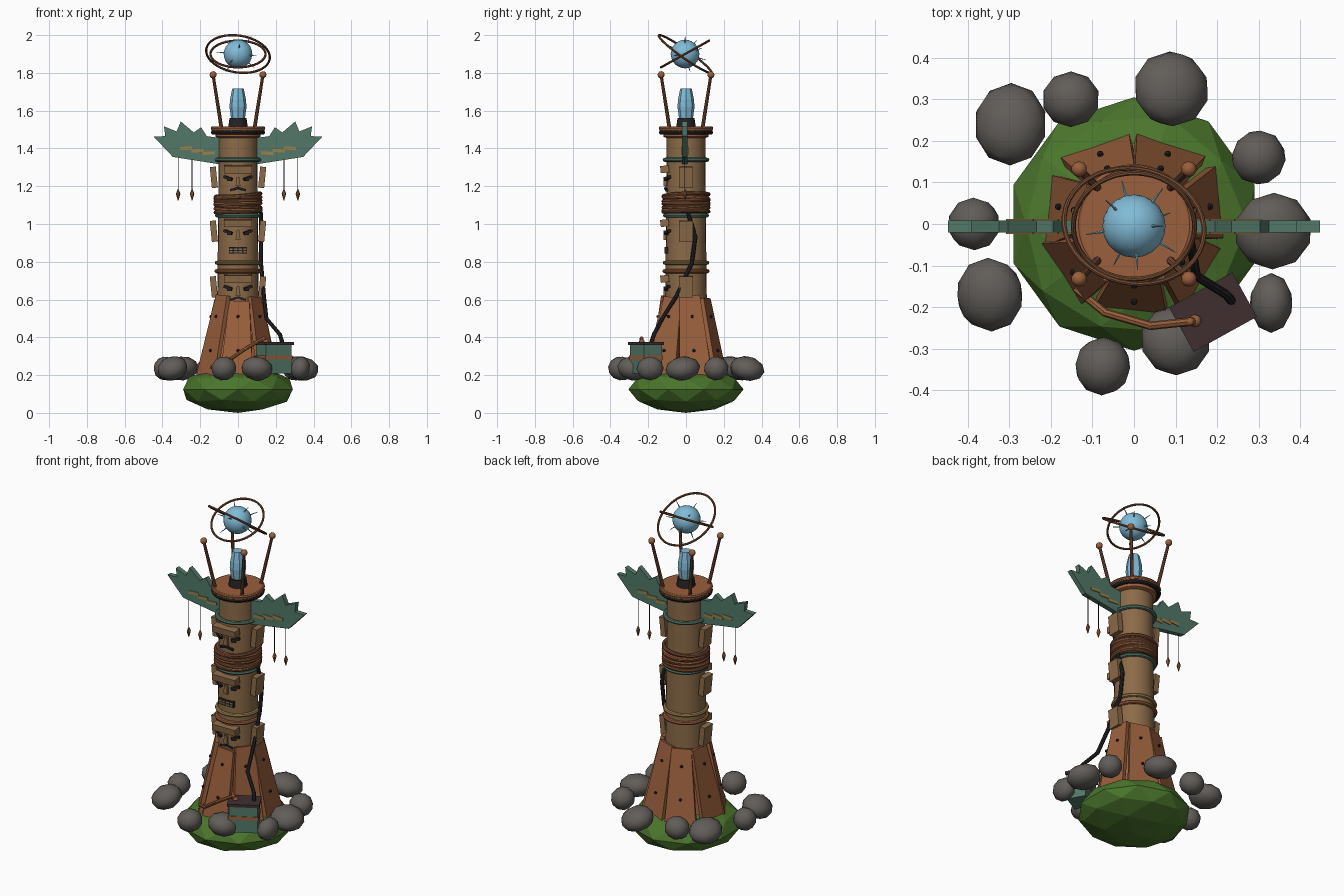
import bpy, bmesh, math, random
from math import pi, sin, cos, radians
from mathutils import Matrix, Vector, Euler

random.seed(4)
if "Cube" in bpy.data.objects:
    bpy.data.objects.remove(bpy.data.objects["Cube"], do_unlink=True)


def material(name, r, g, b):
    m = bpy.data.materials.new(name)
    m.use_nodes = True
    m.diffuse_color = (r, g, b, 1)
    m.node_tree.nodes["Principled BSDF"].inputs["Base Color"].default_value = (r, g, b, 1)
    return m


GRASS = material("grass green", .07, .18, .025)
STONE = material("stone grey", .12, .11, .1)
COPPER = material("copper", .32, .115, .045)
BRONZE = material("dark bronze", .19, .075, .035)
WOOD = material("tan wood", .26, .145, .065)
TEAL = material("weathered teal", .085, .19, .14)
DARK = material("near black", .018, .016, .018)
LID = material("dark plum", .05, .028, .03)
GOLD = material("old gold", .33, .22, .07)
BLUE = material("crystal blue", .22, .5, .68)


def finish(name, bm, mat, smooth=False):
    bmesh.ops.recalc_face_normals(bm, faces=bm.faces)
    me = bpy.data.meshes.new(name)
    bm.to_mesh(me)
    bm.free()
    me.materials.append(mat)
    ob = bpy.data.objects.new(name, me)
    bpy.context.collection.objects.link(ob)
    if smooth:
        bpy.ops.object.select_all(action='DESELECT')
        ob.select_set(True)
        bpy.context.view_layer.objects.active = ob
        bpy.ops.object.shade_smooth_by_angle(angle=radians(35))
    return ob


def place(loc, rot=(0, 0, 0), size=(1, 1, 1)):
    return Matrix.LocRotScale(Vector(loc), Euler(rot), Vector(size))


def box(name, mat, loc, size, rot=(0, 0, 0), taper=1):
    bm = bmesh.new()
    bmesh.ops.create_cube(bm, size=1)
    for v in bm.verts:
        if v.co.z > 0:
            v.co.x *= taper
    bm.transform(place(loc, rot, size))
    return finish(name, bm, mat)


def ball(name, mat, loc, size, rot=(0, 0, 0), detail=2, smooth=True):
    bm = bmesh.new()
    bmesh.ops.create_icosphere(bm, subdivisions=detail, radius=1)
    bm.transform(place(loc, rot, size))
    return finish(name, bm, mat, smooth)


def lathe(name, mat, profile, segs=24, loc=(0, 0, 0), smooth=True):
    # Spin (radius, height) points around z and cap the ends
    bm = bmesh.new()
    rings = [[bm.verts.new((r * cos(2 * pi * i / segs), r * sin(2 * pi * i / segs), z))
              for i in range(segs)] for r, z in profile]
    for a, b in zip(rings, rings[1:]):
        for i in range(segs):
            j = (i + 1) % segs
            bm.faces.new((a[i], a[j], b[j], b[i]))
    bm.faces.new(rings[0])
    bm.faces.new(rings[-1])
    bm.transform(Matrix.Translation(loc))
    return finish(name, bm, mat, smooth)


def ring(name, mat, loc, radius, tube, rot=(0, 0, 0), flat=1, segs=40, sides=8):
    bm = bmesh.new()
    grid = [[bm.verts.new(((radius + tube * cos(2 * pi * k / sides)) * cos(2 * pi * i / segs),
                           (radius + tube * cos(2 * pi * k / sides)) * sin(2 * pi * i / segs),
                           tube * flat * sin(2 * pi * k / sides))) for k in range(sides)]
            for i in range(segs)]
    for i in range(segs):
        for k in range(sides):
            bm.faces.new((grid[i - 1][k - 1], grid[i][k - 1], grid[i][k], grid[i - 1][k]))
    bm.transform(place(loc, rot))
    return finish(name, bm, mat, True)


def rod(name, mat, a, b, r1, r2, sides=8):
    a, b = Vector(a), Vector(b)
    bm = bmesh.new()
    bmesh.ops.create_cone(bm, cap_ends=True, segments=sides, radius1=r1, radius2=r2, depth=(b - a).length)
    turn = (b - a).to_track_quat('Z', 'Y').to_matrix().to_4x4()
    bm.transform(Matrix.Translation((a + b) / 2) @ turn)
    return finish(name, bm, mat, True)


def pipe(name, mat, points, radius):
    for a, b in zip(points, points[1:]):
        rod(name, mat, a, b, radius, radius)
    for p in points[1:-1]:
        ball(name + "_joint", mat, p, (radius,) * 3)


# Grassy mound and surrounding stones: x, y, half width, half depth
ball("mound", GRASS, (0, 0, .125), (.305, .305, .125), smooth=False)
stones = [(-.297, .24, .088, .1), (-.152, .3, .07, .067), (.09, .325, .092, .092),
          (.3, .16, .066, .066), (.335, -.017, .095, .093), (.33, -.19, .052, .072),
          (.1, -.28, .085, .085), (-.075, -.342, .068, .071), (-.347, -.17, .083, .09),
          (-.385, 0, .063, .064)]
for x, y, rx, ry in stones:
    tilt = (random.uniform(-.25, .25), random.uniform(.1, .35) * (1 if x > 0 else -1), 0)
    ball("stone", STONE, (x, y, .235), (rx, ry, .064), tilt)

# Flared skirt of seven riveted copper panels
lathe("skirt_core", COPPER, [(.185, .15), (.17, .22), (.1, .57)], 14, smooth=False)
for i in range(7):
    ang = -pi / 2 + i * 2 * pi / 7
    top = random.uniform(.58, .63)
    turn = Matrix.Rotation(ang + pi / 2, 4, 'Z')
    lean = -math.atan2(.085, .4)
    mid = (.18 + top) / 2
    yaw = .12 if i % 2 else -.1
    panel = box("skirt_panel", COPPER, (0, -.157, mid), (.175, .022, top - .18),
                (lean, random.uniform(-.06, .06), yaw), .62)
    panel.data.transform(turn)
    for z, r in ((.33, .187), (.51, .148)):
        ball("rivet", DARK, turn @ Vector((0, -r, z)), (.009,) * 3, detail=1)

# Trunk and its bands
lathe("trunk", WOOD, [(.112, .45), (.108, .78), (.105, 1.05), (.102, 1.47)], 24)
for name, mat, z, r in (("copper_band", COPPER, .75, .113), ("gold_band", GOLD, .795, .111),
                        ("teal_band", TEAL, 1.045, .11), ("teal_collar", TEAL, 1.34, .112)):
    ring(name, mat, (0, 0, z), r, .012, flat=.9)

# Rope wrapping
lathe("rope_core", BRONZE, [(.118, 1.06), (.118, 1.155)], 24)
for i in range(7):
    ring("rope_coil", COPPER if i % 2 else BRONZE, (0, 0, 1.065 + i * .0145), .12, .01,
         (random.uniform(-.07, .07), random.uniform(-.09, .09), 0))

# Three carved faces: brow, ears, slanted eyes, nose and mouth
for n, z in enumerate((.655, .95, 1.235)):
    box("brow", WOOD, (0, -.113, z + .055), (.15, .045, .038), (.12, 0, 0))
    box("nose", WOOD, (0, -.108, z - .01), (.025, .02, .05), taper=.7)
    for s in (-1, 1):
        box("ear", WOOD, (s * .128, 0, z + .012), (.032, .075, .112), (0, s * .1, 0))
        box("eye", DARK, (s * .052, -.098, z + .008), (.048, .02, .014), (0, -s * .3, s * .45))
        box("pupil", DARK, (s * .045, -.103, z - .004), (.022, .014, .009), (0, 0, s * .45))
    if n == 1:
        box("mouth", DARK, (0, -.102, z - .09), (.096, .022, .034))
        for k in range(8):
            box("tooth", WOOD, (-.037 + k % 4 * .0247, -.112, z - .083 - k // 4 * .014),
                (.018, .006, .009))
    else:
        for s in (-1, 1):
            box("mouth", DARK, (s * .02, -.105, z - .05), (.044, .014, .012), (0, s * .3, s * .15))

# Cap rings, crystal socket and crystal
lathe("cap", COPPER, [(.103, 1.455), (.12, 1.462), (.12, 1.485), (.14, 1.49), (.14, 1.515)], 24)
ring("cap_rim", DARK, (0, 0, 1.485), .132, .012)
ring("cap_edge", COPPER, (0, 0, 1.507), .134, .01)
lathe("crystal_socket", DARK, [(.052, 1.51), (.045, 1.56)], 12)
lathe("crystal", BLUE, [(.036, 1.55), (.045, 1.62), (.042, 1.66), (.03, 1.718)], 8, smooth=False)

# Four antennas
for sx in (-1, 1):
    for sy in (-1, 1):
        rod("antenna", BRONZE, (sx * .088, sy * .088, 1.51), (sx * .132, sy * .132, 1.79), .01, .008)
        ball("antenna_tip", COPPER, (sx * .132, sy * .132, 1.79), (.019,) * 3)

# Floating orb with needles and two orbit rings
orb = Vector((0, -.005, 1.9))
ball("orb", BLUE, orb, (.076,) * 3, detail=3)
for i in range(10):
    h = .8 - 1.6 * i / 9
    w = math.sqrt(1 - h * h)
    d = Vector((w * cos(i * 2.4), w * sin(i * 2.4), h))
    rod("orb_needle", BLUE, orb + d * .07, orb + d * .118, .004, .001, 5)
ring("outer_orbit", BRONZE, orb, .17, .006, (radians(-35), radians(9), 0))
ring("inner_orbit", BRONZE, orb, .146, .006, (radians(29), 0, 0))

# Jagged wings with feather strips and hanging charms
outline = [(.09, 1.315), (.09, 1.455), (.165, 1.465), (.195, 1.512), (.235, 1.485), (.303, 1.543),
           (.325, 1.49), (.392, 1.517), (.385, 1.465), (.447, 1.463), (.345, 1.355)]
for s in (-1, 1):
    bm = bmesh.new()
    face = bm.faces.new([bm.verts.new((s * x, -.02, z)) for x, z in outline])
    ext = bmesh.ops.extrude_face_region(bm, geom=[face])
    verts = [g for g in ext["geom"] if isinstance(g, bmesh.types.BMVert)]
    bmesh.ops.translate(bm, verts=verts, vec=(0, .028, 0))
    finish("wing", bm, TEAL)
    for k in range(3):
        for y in (-.021, .009):
            box("feather_strip", GOLD, (s * (.155 + k * .06), y, 1.375 + k * .013),
                (.065, .006, .017), (0, s * .06, 0))
    for x, mat in ((.243, COPPER), (.317, BRONZE)):
        rod("charm_string", DARK, (s * x, -.006, 1.36), (s * x, -.006, 1.17), .002, .002, 5)
        lathe("charm", mat, [(.002, 1.125), (.012, 1.16), (.002, 1.185)], 6,
              (s * x, -.006, 0), False)

# Equipment box, cable and hose
spin = (0, 0, radians(29))
box("box_body", TEAL, (.19, -.212, .285), (.155, .108, .155), spin)
box("box_stripe", COPPER, (.19, -.212, .293), (.163, .114, .02), spin)
box("box_lid", LID, (.19, -.212, .367), (.174, .122, .016), spin)
pipe("cable", DARK, [(.235, -.185, .37), (.222, -.17, .415), (.15, -.125, .5), (.137, -.05, .62),
                     (.122, .03, .79), (.122, .05, .93), (.122, .01, 1.06)], .011)
pipe("hose", COPPER, [(.147, -.233, .37), (.135, -.235, .395), (.04, -.245, .34),
                      (-.07, -.213, .265), (-.14, -.155, .24)], .01)
ball("hose_fitting", COPPER, (.147, -.233, .378), (.015, .015, .012))
